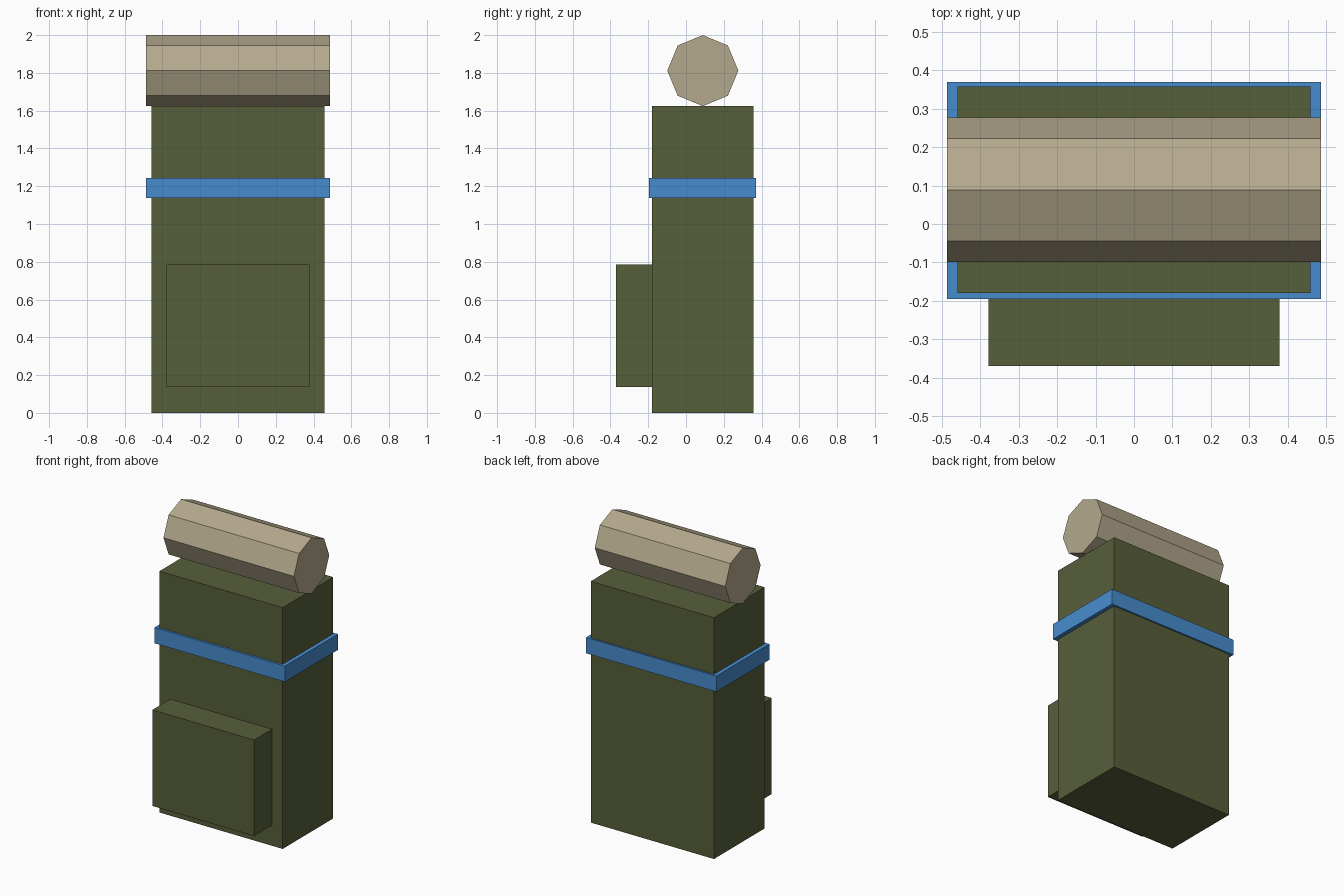
import bpy, math

if "Cube" in bpy.data.objects:
    bpy.data.objects.remove(bpy.data.objects["Cube"])


def material(name, rgb):
    m = bpy.data.materials.new(name)
    m.diffuse_color = (*rgb, 1.0)
    m.use_nodes = True
    m.node_tree.nodes["Principled BSDF"].inputs["Base Color"].default_value = m.diffuse_color
    return m


GREEN = material("olive canvas", (0.095, 0.113, 0.042))
BLUE = material("blue strap", (0.064, 0.262, 0.62))
TAN = material("tan bedroll", (0.456, 0.395, 0.265))


def box(name, x, y, z, mat):
    """Box spanning the (low, high) ranges x, y and z."""
    spans = (x, y, z)
    bpy.ops.mesh.primitive_cube_add(size=1, location=[(a + b) / 2 for a, b in spans])
    ob = bpy.context.object
    ob.name = name
    ob.scale = [b - a for a, b in spans]
    bpy.ops.object.transform_apply(location=False, rotation=False, scale=True)
    ob.data.materials.append(mat)
    return ob


# Main bag, front pocket and the strap around the bag
box("bag_body", (-0.459, 0.459), (-0.18, 0.358), (0, 1.625), GREEN)
box("front_pocket", (-0.379, 0.379), (-0.37, -0.17), (0.138, 0.785), GREEN)
box("strap", (-0.486, 0.486), (-0.195, 0.37), (1.138, 1.244), BLUE)

# Eight-sided bedroll lying across the top
bpy.ops.mesh.primitive_cylinder_add(vertices=8, radius=0.188, depth=0.972,
                                    location=(0, 0.089, 1.812),
                                    rotation=(0, math.pi / 2, 0))
roll = bpy.context.object
roll.name = "bedroll"
roll.data.materials.append(TAN)
